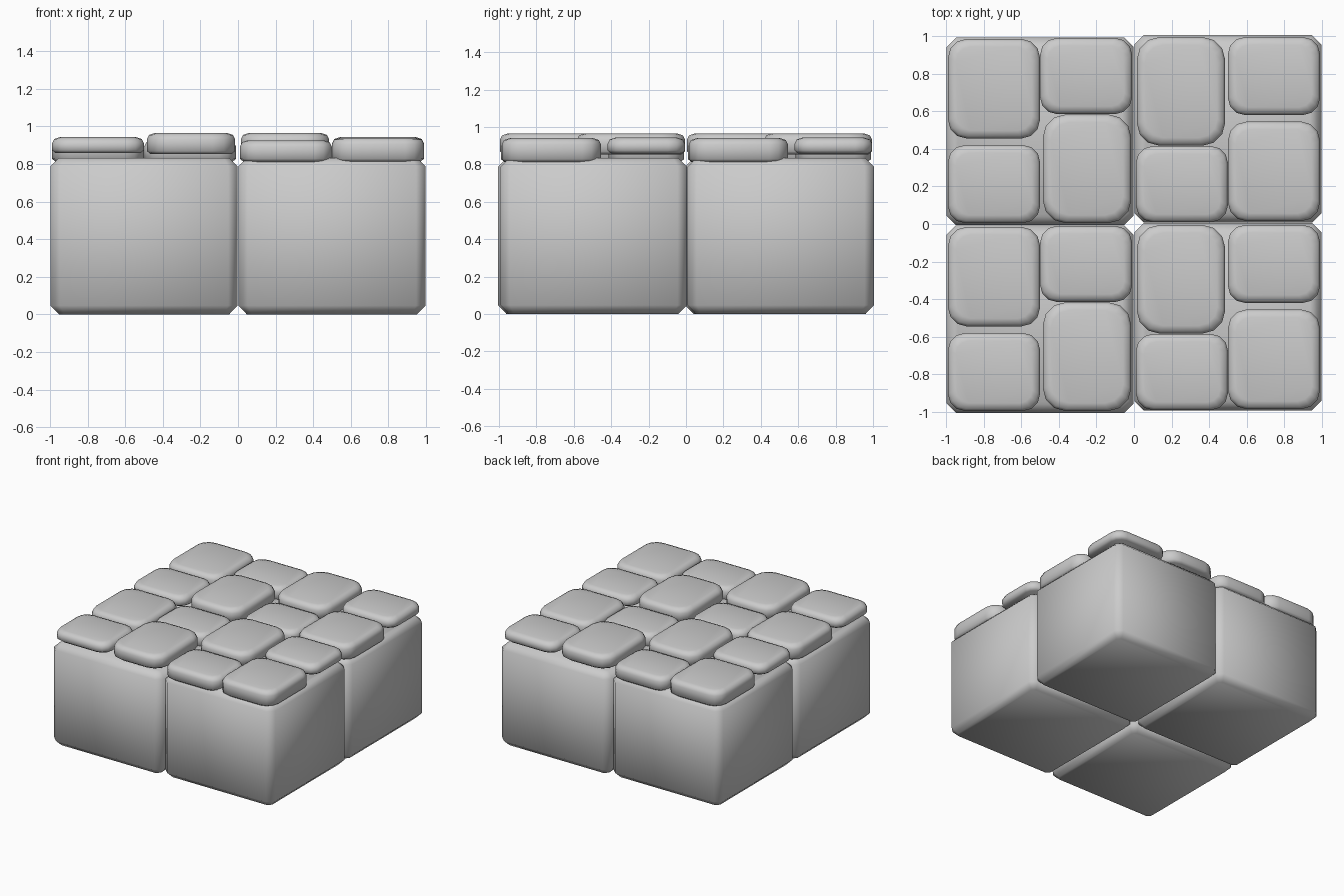
import bpy, bmesh
from math import sin, cos, pi

if "Cube" in bpy.data.objects:
    bpy.data.objects.remove(bpy.data.objects["Cube"])


def rounded_block(name, x0, x1, y0, y1, radius, segs, profile, turned):
    """Stack rounded rectangles; profile is a list of (z, inset)."""
    bm = bmesh.new()
    rings = []
    sign = -1 if turned else 1
    for z, inset in profile:
        r = max(radius - inset * 0.5, 0.004)
        a0, a1, b0, b1 = x0 + inset + r, x1 - inset - r, y0 + inset + r, y1 - inset - r
        ring = []
        for k, (cx, cy) in enumerate([(a1, b1), (a0, b1), (a0, b0), (a1, b0)]):
            for i in range(segs + 1):
                t = (k + i / segs) * pi / 2
                ring.append(bm.verts.new((sign * (cx + r * cos(t)), sign * (cy + r * sin(t)), z)))
        rings.append(ring)
    for lo, hi in zip(rings, rings[1:]):
        for i in range(len(lo)):
            j = (i + 1) % len(lo)
            bm.faces.new((lo[i], lo[j], hi[j], hi[i]))
    bm.faces.new(rings[0][::-1])
    bm.faces.new(rings[-1])
    bmesh.ops.recalc_face_normals(bm, faces=bm.faces)
    for f in bm.faces:
        f.smooth = True
    me = bpy.data.meshes.new(name)
    bm.to_mesh(me)
    bm.free()
    obj = bpy.data.objects.new(name, me)
    bpy.context.collection.objects.link(obj)
    return obj


# Paving stones of one unit: x0, x1, y0, y1, bottom, top, corner radius
STONES = [
    (-0.99, -0.50, 0.455, 0.985, 0.812, 0.940, 0.10),
    (-0.50, -0.01, 0.585, 0.990, 0.812, 0.926, 0.09),
    (-0.99, -0.50, 0.005, 0.420, 0.858, 0.943, 0.09),
    (-0.485, -0.015, 0.005, 0.583, 0.853, 0.965, 0.12),
]

# The left column is two units; the right column is the same turned half round
for turned in (False, True):
    for dy in (0.0, -1.0):
        # Chamfered ground cube
        rounded_block("ground_block", -0.998, -0.002, -0.005 + dy, 0.992 + dy, 0.05, 1,
                      [(0, 0.045), (0.047, 0), (0.788, 0), (0.833, 0.045)], turned)
        # Four cobbles on top
        for x0, x1, y0, y1, z0, z1, r in STONES:
            rounded_block("paving_stone", x0, x1, y0 + dy, y1 + dy, r, 3,
                          [(z0, 0.02), (z0 + 0.016, 0), (z1 - 0.034, 0),
                           (z1 - 0.010, 0.012), (z1, 0.042)], turned)
